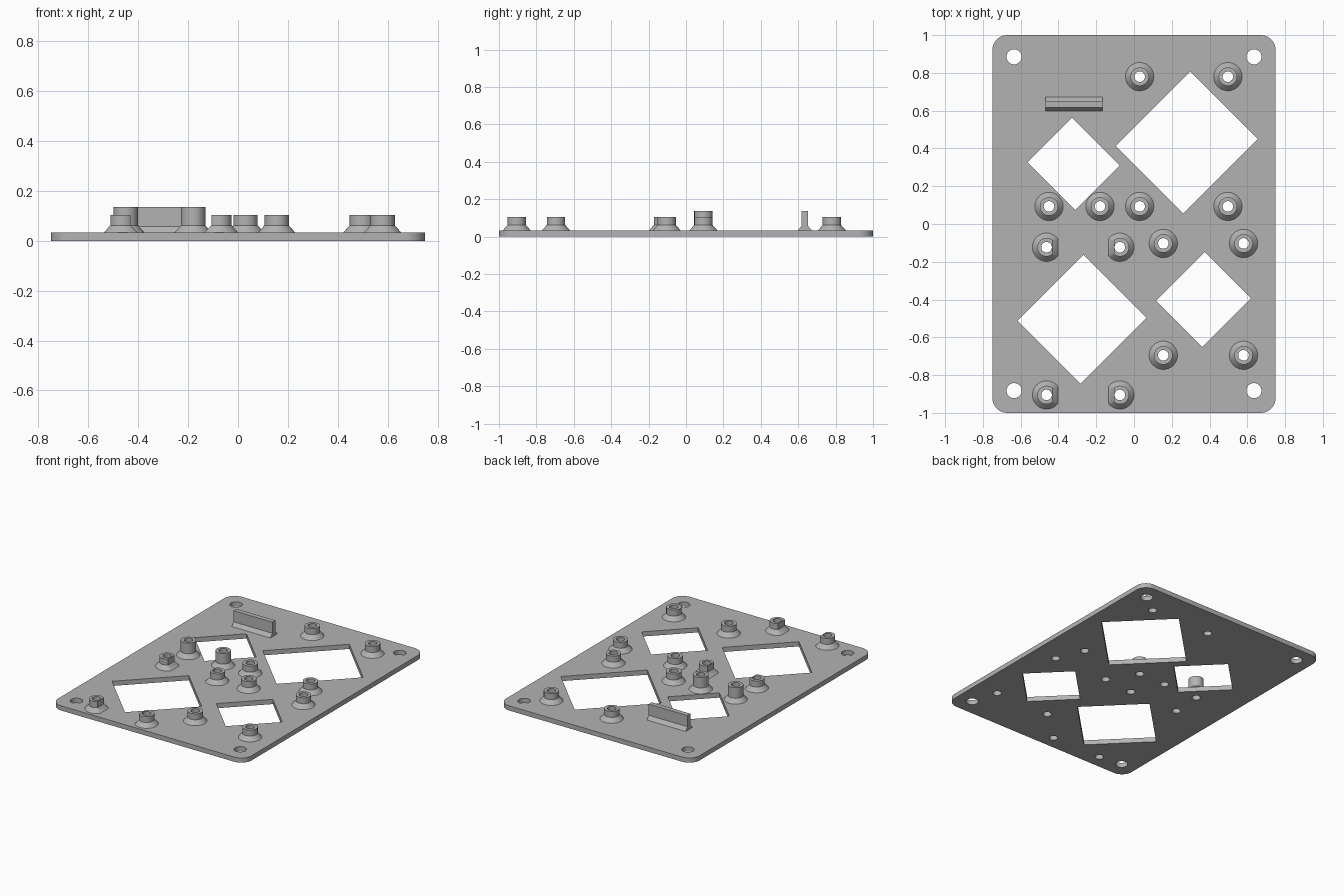
import bpy, bmesh, math
from mathutils import Matrix, Vector

cube = bpy.data.objects.get("Cube")
if cube:
    bpy.data.objects.remove(cube, do_unlink=True)

GREY = (0.45, 0.45, 0.45, 1)
mat = bpy.data.materials.new("mid grey plastic")
mat.use_nodes = True
mat.diffuse_color = GREY
mat.node_tree.nodes["Principled BSDF"].inputs["Base Color"].default_value = GREY

T = 0.033        # plate thickness
CONE_TOP = 0.062
HOLE = 0.028


def make_object(name, bm):
    bmesh.ops.recalc_face_normals(bm, faces=bm.faces)
    mesh = bpy.data.meshes.new(name)
    bm.to_mesh(mesh)
    bm.free()
    mesh.materials.append(mat)
    obj = bpy.data.objects.new(name, mesh)
    bpy.context.collection.objects.link(obj)
    return obj


def extrude(bm, points, offset):
    """Closed outline pushed along an offset to make a solid."""
    face = bm.faces.new([bm.verts.new(p) for p in points])
    out = bmesh.ops.extrude_face_region(bm, geom=[face])["geom"]
    bmesh.ops.translate(bm, vec=offset, verts=[v for v in out if isinstance(v, bmesh.types.BMVert)])


def cut(obj, cutter):
    """Subtract the cutter, bake the result and discard the cutter."""
    cutter.hide_render = True
    mod = obj.modifiers.new("cut", "BOOLEAN")
    mod.operation, mod.solver, mod.object = "DIFFERENCE", "EXACT", cutter
    graph = bpy.context.evaluated_depsgraph_get()
    baked = bpy.data.meshes.new_from_object(obj.evaluated_get(graph))
    obj.modifiers.clear()
    obj.data = baked
    obj.data.materials.clear()
    obj.data.materials.append(mat)
    bpy.data.objects.remove(cutter, do_unlink=True)


def smooth(obj):
    bpy.ops.object.select_all(action="DESELECT")
    obj.select_set(True)
    bpy.context.view_layer.objects.active = obj
    bpy.ops.object.shade_smooth_by_angle(angle=math.radians(30))


# Standoff layout: position, and which side carries a flat (0 for none)
short = [(x, y, 0) for x in (0.03, 0.497) for y in (0.78, 0.093)]
short += [(x, y, 0) for x in (0.155, 0.58) for y in (-0.103, -0.695)]
short += [(x, y, s) for x, s in ((-0.463, 1), (-0.075, -1)) for y in (-0.123, -0.905)]
tall = [(-0.45, 0.093, 0), (-0.18, 0.093, 0)]

# Base plate with rounded corners
bm = bmesh.new()
R = 0.08
outline = []
for i, (sx, sy) in enumerate(((1, 1), (-1, 1), (-1, -1), (1, -1))):
    for k in range(13):
        a = math.radians(90 * i + 7.5 * k)
        outline.append((sx * (0.75 - R) + R * math.cos(a), sy * (1 - R) + R * math.sin(a), 0))
extrude(bm, outline, (0, 0, T))
plate = make_object("base_plate", bm)

# Cutters for corner holes, screw holes and the tilted windows
bm = bmesh.new()
drills = [(x, y, 0.04) for x in (-0.635, 0.635) for y in (-0.882, 0.885)]
drills += [(x, y, HOLE) for x, y, _ in short + tall]
for x, y, r in drills:
    bmesh.ops.create_cone(bm, cap_ends=True, segments=32, radius1=r, radius2=r, depth=0.2,
                          matrix=Matrix.Translation((x, y, 0)))
windows = [(0.279, 0.432, 0.558, 0.506), (-0.32, 0.318, 0.334, 0.356),
           (-0.276, -0.504, 0.495, 0.472), (0.368, -0.4, 0.364, 0.345)]
for x, y, w, d in windows:
    bmesh.ops.create_cube(bm, size=1, matrix=Matrix.Translation((x, y, 0))
                          @ Matrix.Rotation(math.radians(45), 4, "Z")
                          @ Matrix.Diagonal((w, d, 0.2, 1)))
cut(plate, make_object("plate_cutter", bm))
smooth(plate)


def standoff(name, x, y, top, flat):
    # Turned hollow post on a flared foot
    profile = [(HOLE, T), (0.075, T), (0.049, CONE_TOP), (0.049, top), (HOLE, top)]
    bm = bmesh.new()
    verts = [bm.verts.new((r, 0, z)) for r, z in profile]
    edges = [bm.edges.new((verts[i], verts[(i + 1) % len(verts)])) for i in range(len(verts))]
    bmesh.ops.spin(bm, geom=verts + edges, cent=(0, 0, 0), axis=(0, 0, 1),
                   angle=math.tau, steps=40, use_merge=False)
    bmesh.ops.remove_doubles(bm, verts=bm.verts, dist=1e-4)
    obj = make_object(name, bm)
    if flat:
        # Upright flat running out into a sloped foot
        near, low = 0.032, 0.01
        side = [(near, 0.2), (near, CONE_TOP), (near + CONE_TOP - low, low), (0.2, low), (0.2, 0.2)]
        bm = bmesh.new()
        extrude(bm, [(flat * px, -0.1, pz) for px, pz in side], (0, 0.2, 0))
        cut(obj, make_object("flat_cutter", bm))
    obj.data.transform(Matrix.Translation((x, y, 0)))
    smooth(obj)


for i, (x, y, flat) in enumerate(short):
    standoff(f"short_standoff_{i + 1}", x, y, 0.104, flat)
for i, (x, y, flat) in enumerate(tall):
    standoff(f"tall_standoff_{i + 1}", x, y, 0.136, flat)

# Upright rib with chamfered foot
bm = bmesh.new()
half = [(0.038, T), (0.017, CONE_TOP - 0.004), (0.017, 0.136)]
section = half + [(-y, z) for y, z in reversed(half)]
extrude(bm, [(-0.468, 0.635 + y, z) for y, z in section], (0.301, 0, 0))
make_object("upright_rib", bm)
